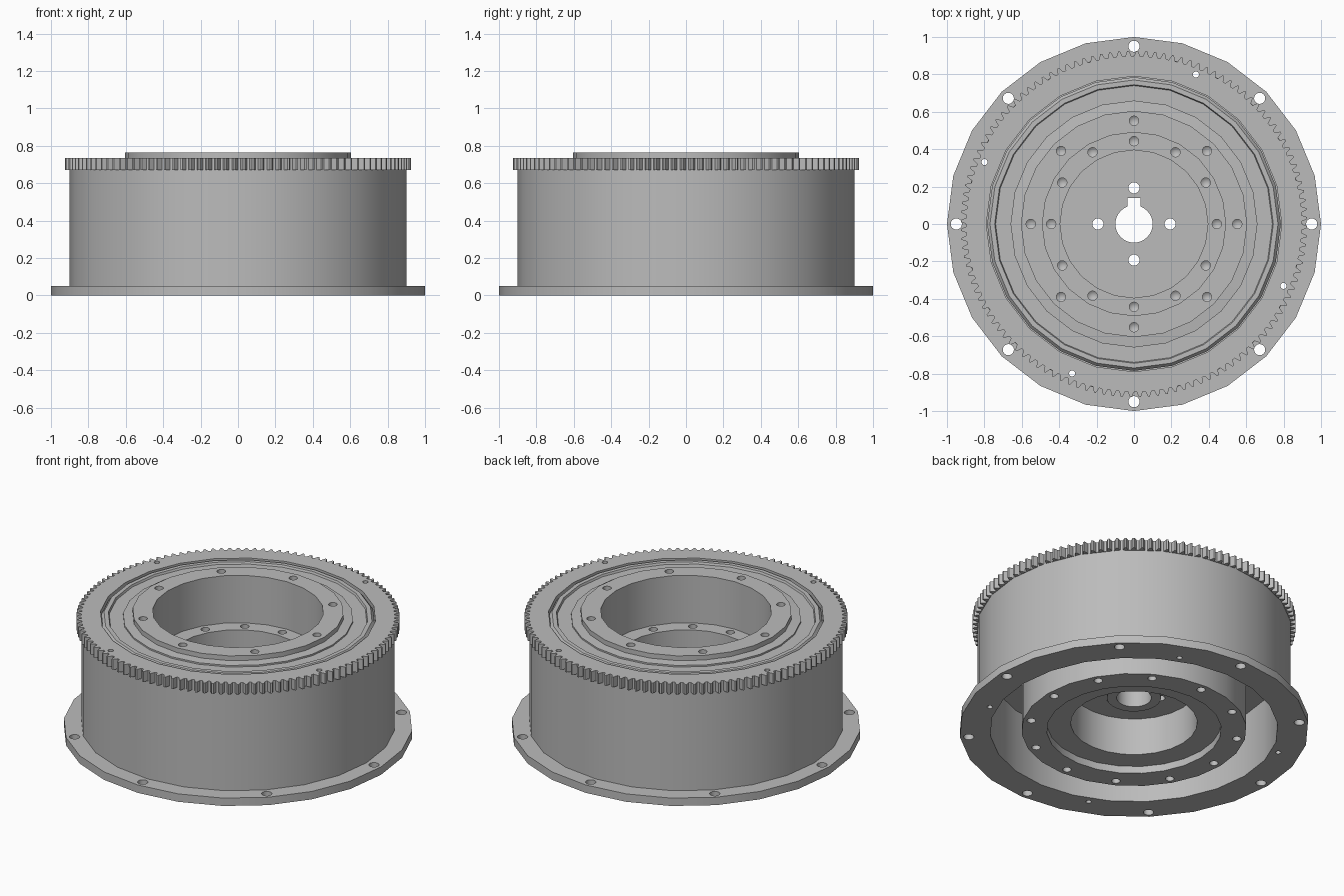
import bpy, bmesh, math
from mathutils import Matrix, Vector

cube = bpy.data.objects.get("Cube")
if cube:
    bpy.data.objects.remove(cube)

SIDES = 24
TEETH = 120

steel = bpy.data.materials.new("grey_steel")
steel.use_nodes = True
grey = (0.50, 0.50, 0.50, 1)
steel.diffuse_color = grey
steel.node_tree.nodes["Principled BSDF"].inputs["Base Color"].default_value = grey


def to_object(name, bm):
    bmesh.ops.recalc_face_normals(bm, faces=bm.faces)
    mesh = bpy.data.meshes.new(name)
    bm.to_mesh(mesh)
    bm.free()
    obj = bpy.data.objects.new(name, mesh)
    bpy.context.collection.objects.link(obj)
    mesh.materials.append(steel)
    return obj


def lathe(name, profile):
    """Revolve a closed (radius, height) outline around z."""
    bm = bmesh.new()
    rings = []
    for i in range(SIDES):
        a = math.tau * i / SIDES
        rings.append([bm.verts.new((r * math.cos(a), r * math.sin(a), z)) for r, z in profile])
    n = len(profile)
    for i in range(SIDES):
        here, there = rings[i], rings[(i + 1) % SIDES]
        for j in range(n):
            k = (j + 1) % n
            bm.faces.new((here[j], there[j], there[k], here[k]))
    return to_object(name, bm)


def add_drill(bm, x, y, radius, z0, z1, tip=0.0):
    """Cylinder from z0 to z1, with a cone tip beyond z1 for blind holes."""
    made = bmesh.ops.create_cone(bm, cap_ends=True, segments=16, radius1=radius, radius2=radius,
                                 depth=abs(z1 - z0), matrix=Matrix.Translation((x, y, (z0 + z1) / 2)))
    if tip:
        ends = {f for v in made["verts"] for f in v.link_faces if len(f.verts) > 4}
        end = min(ends, key=lambda f: abs(f.calc_center_median().z - z1))
        bmesh.ops.poke(bm, faces=[end], offset=0)
        peak = min(made["verts"][0].link_faces[0].verts, key=lambda v: 0)
        for v in bm.verts:
            if (v.co - Vector((x, y, z1))).length < 1e-4:
                peak = v
        peak.co.z = z1 + tip


def drill_circle(bm, count, ring, radius, z0, z1, tip=0.0, start=0.0):
    for i in range(count):
        a = math.radians(start) + math.tau * i / count
        add_drill(bm, ring * math.cos(a), ring * math.sin(a), radius, z0, z1, tip)


def cut(obj, bm):
    cutter = to_object("cutter", bm)
    cutter.hide_render = True
    mod = obj.modifiers.new("holes", "BOOLEAN")
    mod.operation = "DIFFERENCE"
    mod.solver = "EXACT"
    mod.object = cutter
    bpy.context.view_layer.objects.active = obj
    bpy.ops.object.modifier_apply(modifier=mod.name)
    bpy.data.objects.remove(cutter)


# Outer drum with its mounting flange
drum = lathe("drum_and_flange", [(0.825, 0), (1, 0), (1, 0.05), (0.9, 0.05), (0.9, 0.67), (0.825, 0.67)])
holes = bmesh.new()
drill_circle(holes, 8, 0.95, 0.03, -0.1, 0.15)
drill_circle(holes, 4, 0.865, 0.016, -0.1, 0.9, start=67.5)
cut(drum, holes)

# Toothed ring on top of the drum
bm = bmesh.new()
rows = []
steps = [(0.0, 0.897), (0.3, 0.897), (0.55, 0.926), (0.75, 0.926)]
outline = [(math.tau * (t + f) / TEETH, r) for t in range(TEETH) for f, r in steps]
outer = [[bm.verts.new((r * math.cos(a), r * math.sin(a), z)) for a, r in outline] for z in (0.67, 0.735)]
inner = [[bm.verts.new((0.79 * math.cos(math.tau * i / SIDES), 0.79 * math.sin(math.tau * i / SIDES), z))
          for i in range(SIDES)] for z in (0.67, 0.735)]
for low, high in (outer, inner):
    n = len(low)
    for i in range(n):
        j = (i + 1) % n
        bm.faces.new((low[i], low[j], high[j], high[i]))
per_side = len(outline) // SIDES
for out, inn in zip(outer, inner):
    for i in range(SIDES):
        arc = [out[(i * per_side + k) % len(out)] for k in range(per_side + 1)]
        bm.faces.new(arc + [inn[(i + 1) % SIDES], inn[i]])
gear = to_object("ring_gear", bm)
holes = bmesh.new()
drill_circle(holes, 4, 0.865, 0.016, 0.5, 0.9, start=67.5)
cut(gear, holes)

# Stepped hub: bottom ring, web, seal grooves, top ring, inner shelf, centre disc and boss
hub = lathe("hub", [
    (0.645, 0), (0.645, 0.4), (0.827, 0.4), (0.827, 0.66), (0.785, 0.66),
    (0.785, 0.715), (0.77, 0.733), (0.745, 0.733), (0.74, 0.72), (0.66, 0.72), (0.66, 0.73),
    (0.605, 0.735), (0.605, 0.765), (0.49, 0.765), (0.49, 0.465), (0.395, 0.465),
    (0.395, 0.33), (0.1, 0.33), (0.1, 0.21), (0.155, 0.21), (0.155, 0.28),
    (0.363, 0.28), (0.363, 0.045), (0.5, 0.045), (0.5, 0)])
holes = bmesh.new()
drill_circle(holes, 8, 0.552, 0.025, 0.9, 0.68, -0.02)
drill_circle(holes, 12, 0.443, 0.025, 0.6, 0.38, -0.02)
drill_circle(holes, 12, 0.597, 0.025, -0.1, 0.09, 0.02)
drill_circle(holes, 4, 0.193, 0.03, 0.1, 0.42)
# Keyway beside the centre bore
bmesh.ops.create_cube(holes, size=1, matrix=Matrix.Translation((0, 0.1, 0.27)) @ Matrix.Diagonal((0.07, 0.08, 0.3, 1)))
cut(hub, holes)

# Smooth rounds with crisp edges
for obj in (drum, gear, hub):
    bpy.ops.object.select_all(action="DESELECT")
    obj.select_set(True)
    bpy.context.view_layer.objects.active = obj
    bpy.ops.object.shade_smooth_by_angle(angle=math.radians(25))
